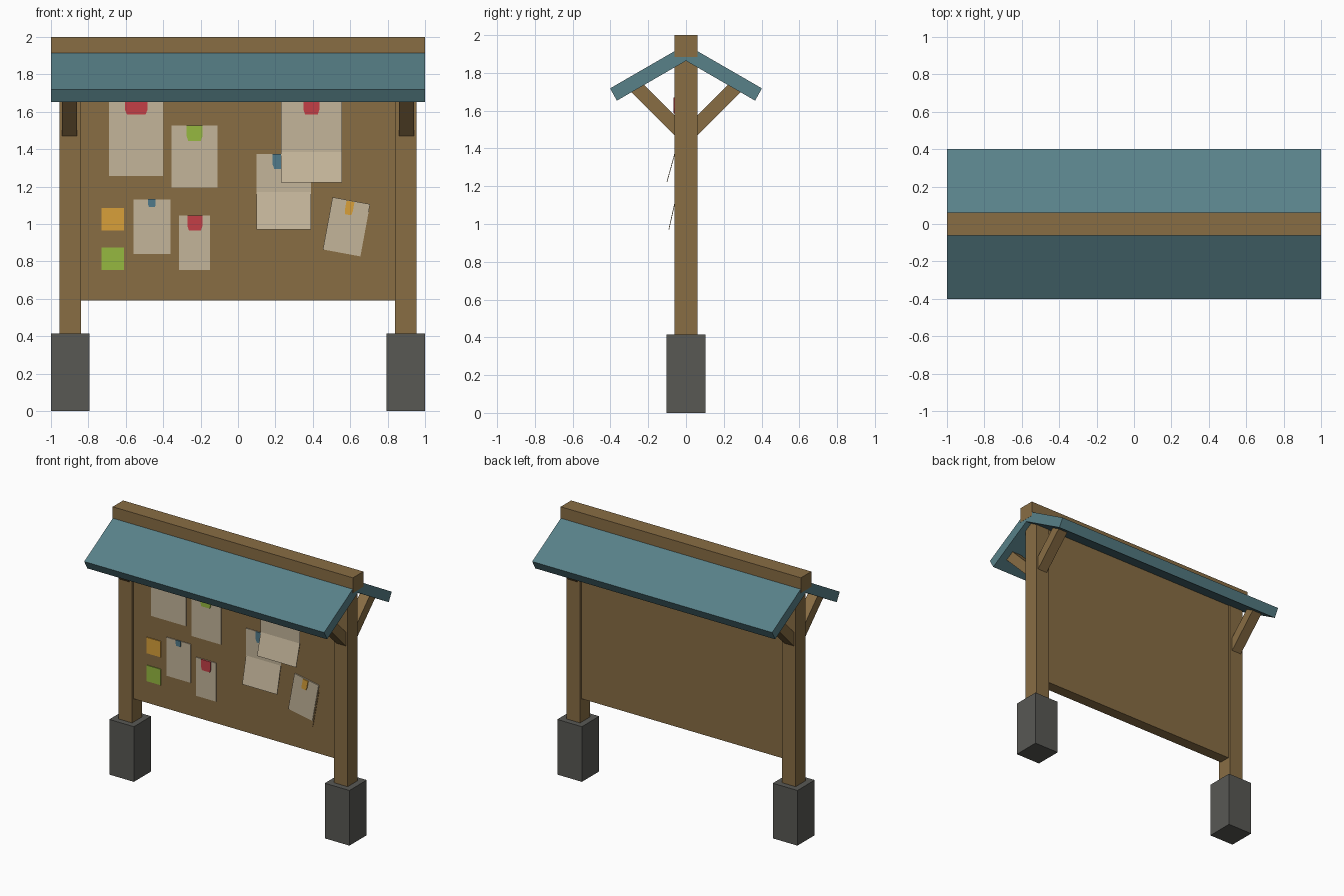
import bpy, bmesh, math
from mathutils import Vector, Matrix

cube = bpy.data.objects.get("Cube")
if cube:
    bpy.data.objects.remove(cube, do_unlink=True)


def material(name, rgb):
    """Flat material from 0-255 display colour, stored as linear."""
    linear = [((c / 255 + 0.055) / 1.055) ** 2.4 for c in rgb] + [1]
    mat = bpy.data.materials.new(name)
    mat.use_nodes = True
    mat.diffuse_color = linear
    mat.node_tree.nodes["Principled BSDF"].inputs["Base Color"].default_value = linear
    return mat


WOOD = material("brown wood", (136, 109, 68))
ROOF = material("teal roof", (88, 129, 137))
STONE = material("grey stone", (88, 88, 84))
PAPER = material("cream paper", (196, 181, 154))
RED = material("red", (196, 62, 70))
GREEN = material("green", (150, 184, 64))
ORANGE = material("orange", (216, 160, 58))
BLUE = material("blue", (80, 122, 138))


def prism(name, profile, start, end, mat, axis="x"):
    """Extrude a closed profile: (y, z) along x, or (x, z) along y."""
    bm = bmesh.new()
    place = (lambda p: (start, p[0], p[1])) if axis == "x" else (lambda p: (p[0], start, p[1]))
    face = bm.faces.new([bm.verts.new(place(p)) for p in profile])
    grown = bmesh.ops.extrude_face_region(bm, geom=[face])["geom"]
    step = Vector((end - start, 0, 0)) if axis == "x" else Vector((0, end - start, 0))
    bmesh.ops.translate(bm, vec=step, verts=[v for v in grown if isinstance(v, bmesh.types.BMVert)])
    bmesh.ops.recalc_face_normals(bm, faces=bm.faces)
    mesh = bpy.data.meshes.new(name)
    bm.to_mesh(mesh)
    bm.free()
    mesh.materials.append(mat)
    obj = bpy.data.objects.new(name, mesh)
    bpy.context.collection.objects.link(obj)
    return obj


def box(name, x0, x1, y0, y1, z0, z1, mat):
    return prism(name, [(y0, z0), (y1, z0), (y1, z1), (y0, z1)], x0, x1, mat)


# Footings, posts and roof braces on both sides
for side, s in (("left", 1), ("right", -1)):
    box(side + "_footing", s * 0.795, s, -0.103, 0.103, 0, 0.415, STONE)
    box(side + "_post", s * 0.84, s * 0.955, -0.06, 0.06, 0.40, 1.90, WOOD)
    for end, d in (("front", -1), ("back", 1)):
        brace = [(0.05, 1.46), (0.295, 1.705), (0.24, 1.755), (0.05, 1.565)]
        prism(f"{side}_{end}_brace", [(d * y, z) for y, z in brace],
              s * 0.86, s * 0.94, WOOD)

# Notice board and ridge beam
box("notice_board", -0.842, 0.842, -0.042, 0.042, 0.59, 1.88, WOOD)
box("ridge_beam", -1, 1, -0.062, 0.062, 1.885, 2, WOOD)

# Sloping roof panels
for end, d in (("front", -1), ("back", 1)):
    slope = [(0, 1.864), (0.366, 1.653), (0.402, 1.718), (0, 1.95)]
    prism(end + "_roof_panel", [(d * y, z) for y, z in slope], -0.999, 0.999, ROOF)

BOARD_Y = -0.042


def sheet(name, x0, x1, z0, z1, mat=PAPER, lift=0.006):
    return box(name, x0, x1, BOARD_Y - lift, BOARD_Y, z0, z1, mat)


def curled_sheet(name, x0, x1, z0, fold, z1, lift, curl):
    """Sheet whose lower part bends away from the board."""
    y = BOARD_Y - lift
    return prism(name, [(y, z1), (y, fold), (y - curl, z0), (y - curl + 0.004, z0),
                        (y + 0.004, fold), (y + 0.004, z1)], x0, x1, PAPER)


def pin(name, x0, x1, z0, z1, mat, lift=0.006):
    """Slightly tapered tab holding a sheet."""
    t, bevel = (x1 - x0) * 0.1, (z1 - z0) * 0.3
    shape = [(x0, z1), (x0, z0 + bevel), (x0 + t, z0), (x1 - t, z0), (x1, z0 + bevel), (x1, z1)]
    return prism(name, shape, BOARD_Y - lift + 0.001, BOARD_Y - lift - 0.007, mat, "y")


# Upright sheets with their pins
sheet("tall_sheet", -0.69, -0.40, 1.256, 1.665)
pin("tall_sheet_pin", -0.605, -0.483, 1.585, 1.67, RED)
sheet("middle_sheet", -0.355, -0.11, 1.195, 1.527)
pin("middle_sheet_pin", -0.275, -0.19, 1.445, 1.527, GREEN)
sheet("small_sheet", -0.56, -0.36, 0.84, 1.13)
pin("small_sheet_pin", -0.48, -0.44, 1.09, 1.133, BLUE)
sheet("narrow_sheet", -0.315, -0.15, 0.755, 1.045)
pin("narrow_sheet_pin", -0.27, -0.19, 0.965, 1.045, RED)

# Curled overlapping sheets
curled_sheet("lower_curled_sheet", 0.10, 0.39, 0.97, 1.17, 1.375, 0.006, 0.045)
pin("lower_curled_sheet_pin", 0.185, 0.27, 1.295, 1.375, BLUE)
curled_sheet("upper_curled_sheet", 0.23, 0.555, 1.222, 1.385, 1.68, 0.016, 0.045)
pin("upper_curled_sheet_pin", 0.35, 0.435, 1.585, 1.67, RED, 0.016)

# Square notes
sheet("orange_note", -0.73, -0.61, 0.965, 1.085, ORANGE)
sheet("green_note", -0.73, -0.61, 0.755, 0.875, GREEN)

# Tilted sheet with a brown backing sheet
pivot = Vector((0.58, 0, 0.985))
tilted = [sheet("tilted_backing", 0.485, 0.69, 0.80, 1.085, WOOD, 0.004),
          sheet("tilted_sheet", 0.478, 0.682, 0.843, 1.127, PAPER, 0.009),
          pin("tilted_sheet_pin", 0.555, 0.598, 1.05, 1.123, ORANGE, 0.009)]
turn = Matrix.Translation(pivot) @ Matrix.Rotation(math.radians(10.5), 4, "Y") @ Matrix.Translation(-pivot)
for obj in tilted:
    obj.data.transform(turn)
